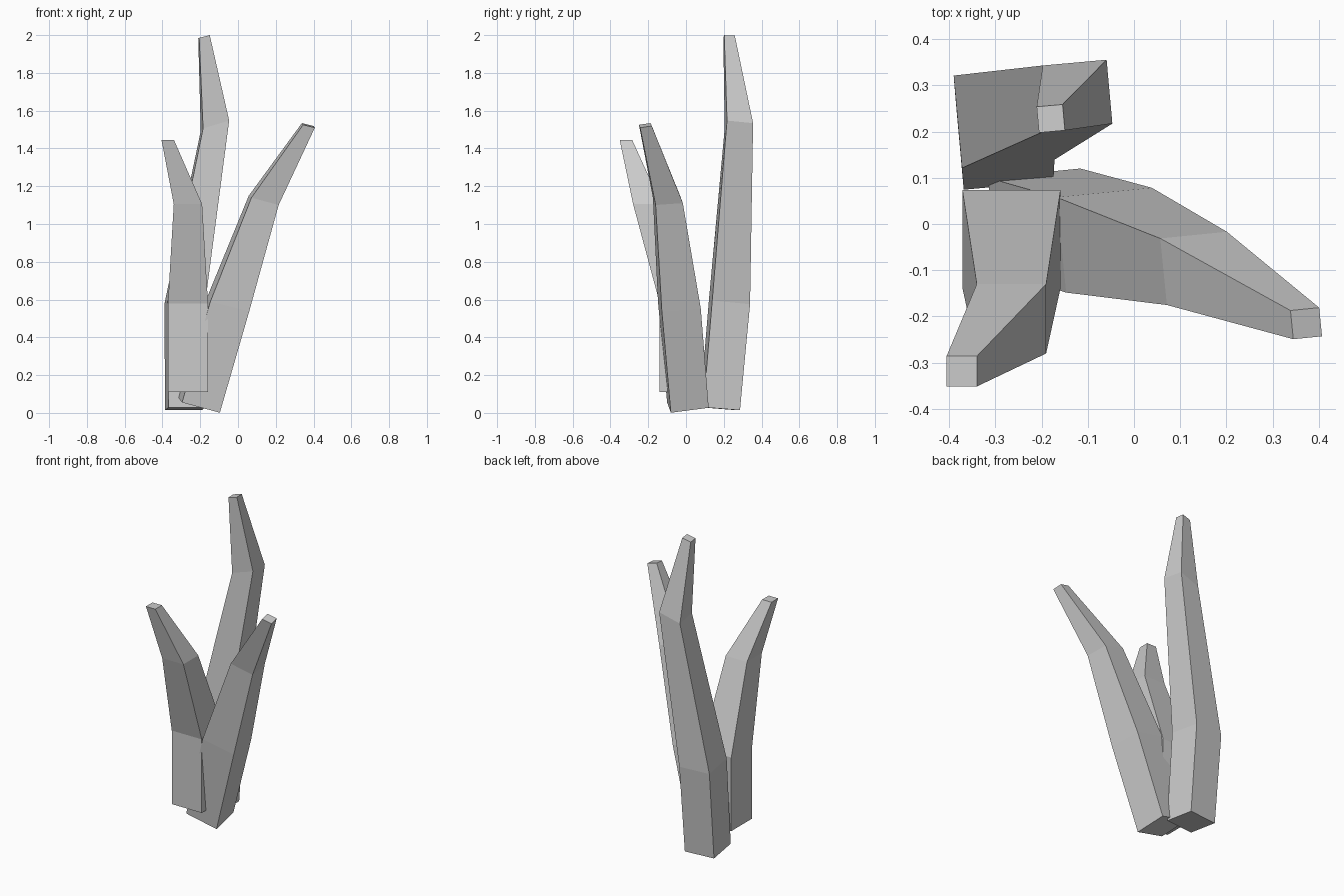
import bpy, bmesh
from mathutils import Vector

if "Cube" in bpy.data.objects:
    bpy.data.objects.remove(bpy.data.objects["Cube"])


def stalk(name, twist, rings):
    """Square tapering stalk; ring = x, y, z, half width, z tilt along x, z tilt along y."""
    bm = bmesh.new()
    loops = []
    for x, y, z, w, tx, ty in rings:
        u, v = Vector((1, twist, tx)) * w, Vector((-twist, 1, ty)) * w
        c = Vector((x, y, z))
        loops.append([bm.verts.new(c + u * a + v * b)
                      for a, b in ((-1, -1), (1, -1), (1, 1), (-1, 1))])
    for low, high in zip(loops, loops[1:]):
        for i in range(4):
            j = (i + 1) % 4
            bm.faces.new((low[i], low[j], high[j], high[i]))
    bm.faces.new(loops[0][::-1])
    bm.faces.new(loops[-1])
    bmesh.ops.recalc_face_normals(bm, faces=bm.faces[:])
    mesh = bpy.data.meshes.new(name)
    bm.to_mesh(mesh)
    bm.free()
    bpy.context.collection.objects.link(bpy.data.objects.new(name, mesh))


# Short stalk leaning forward
stalk("front_stalk", 0, [
    (-0.265, -0.033, 0.11, 0.106, 0, 0),
    (-0.265, -0.033, 0.58, 0.106, 0, 0),
    (-0.265, -0.205, 1.105, 0.075, 0, 0),
    (-0.372, -0.318, 1.445, 0.033, 0, 0)])

# Stalk leaning to the right
stalk("right_stalk", 0.1, [
    (-0.206, 0.01, 0.041, 0.1, -0.27, 0.13),
    (-0.054, -0.035, 0.57, 0.103, -0.25, 0.07),
    (0.136, -0.096, 1.125, 0.072, -0.27, 0.07),
    (0.3725, -0.215, 1.522, 0.031, -0.25, 0.15)])

# Tall stalk at the back
stalk("tall_back_stalk", 0.09, [
    (-0.28, 0.18, 0.022, 0.097, 0, -0.08),
    (-0.281, 0.23, 0.585, 0.1, 0, -0.1),
    (-0.122, 0.28, 1.52, 0.069, 0.3, -0.1),
    (-0.18, 0.228, 1.991, 0.028, 0.25, -0.05)])
